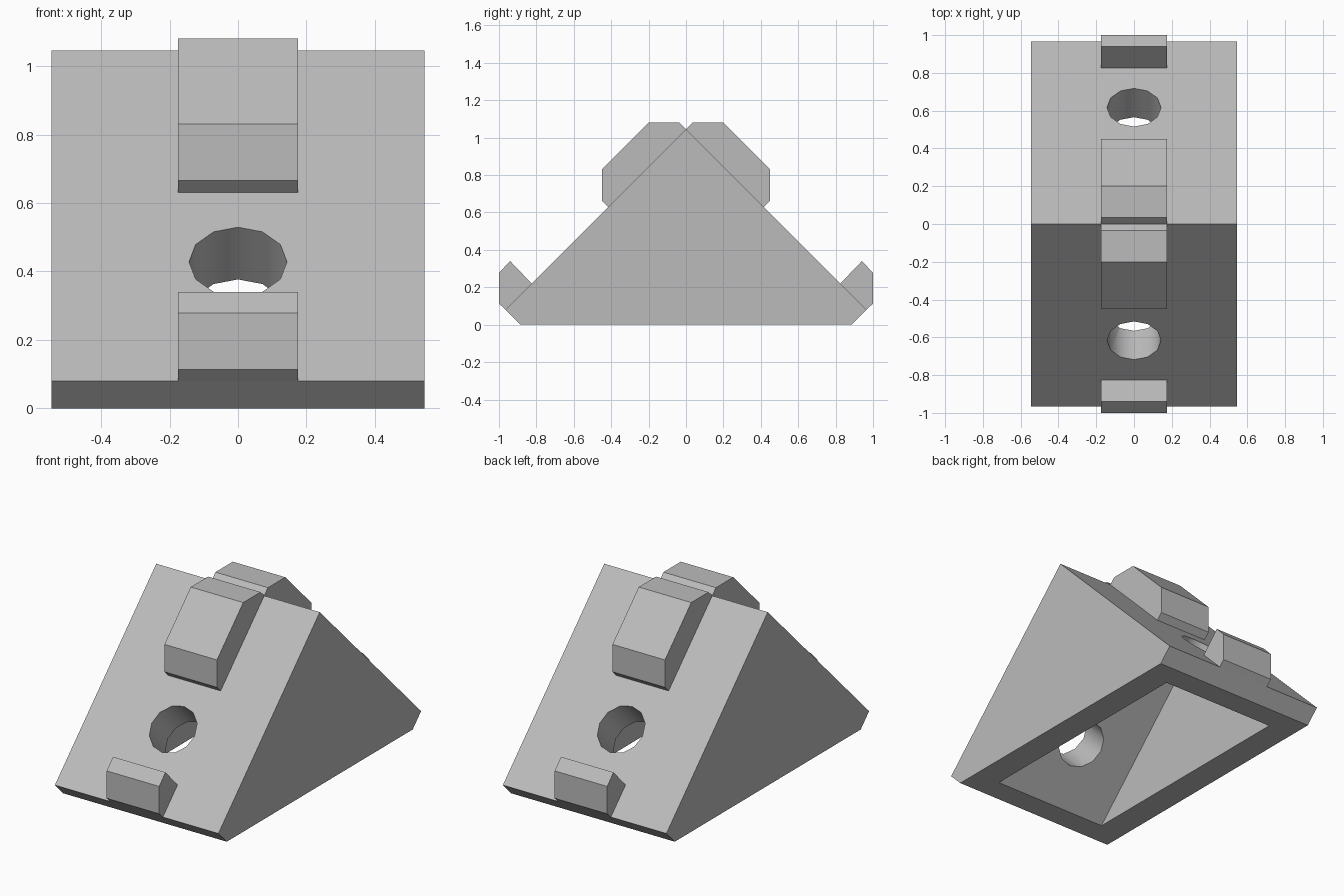
import bpy
import bmesh
import math
from mathutils import Matrix, Vector

cube = bpy.data.objects.get("Cube")
if cube:
    bpy.data.objects.remove(cube, do_unlink=True)

grey = bpy.data.materials.new("light grey")
grey.use_nodes = True
COLOUR = (0.5, 0.5, 0.5, 1)
grey.diffuse_color = COLOUR
grey.node_tree.nodes["Principled BSDF"].inputs["Base Color"].default_value = COLOUR


def add_object(name, bm):
    bmesh.ops.recalc_face_normals(bm, faces=bm.faces)
    mesh = bpy.data.meshes.new(name)
    bm.to_mesh(mesh)
    bm.free()
    mesh.materials.append(grey)
    obj = bpy.data.objects.new(name, mesh)
    bpy.context.collection.objects.link(obj)
    return obj


def prism(name, profile, half_width, side=1):
    """Extrude a (y, z) profile along x; side -1 mirrors it in y."""
    bm = bmesh.new()
    face = bm.faces.new([bm.verts.new((-half_width, y * side, z)) for y, z in profile])
    extruded = bmesh.ops.extrude_face_region(bm, geom=[face])["geom"]
    verts = [v for v in extruded if isinstance(v, bmesh.types.BMVert)]
    bmesh.ops.translate(bm, verts=verts, vec=(2 * half_width, 0, 0))
    return add_object(name, bm)


def cut(target, cutter):
    cutter.hide_render = True
    mod = target.modifiers.new("cut", "BOOLEAN")
    mod.operation = "DIFFERENCE"
    mod.solver = "EXACT"
    mod.object = cutter
    bpy.context.view_layer.objects.active = target
    bpy.ops.object.modifier_apply(modifier=mod.name)
    bpy.data.objects.remove(cutter, do_unlink=True)


# Wedge body with chamfered feet, hollow and open underneath
body = prism("wedge_body", [(-0.885, 0), (0.885, 0), (0.965, 0.08),
                            (0, 1.045), (-0.965, 0.08)], 0.545)
cut(body, prism("cavity", [(-0.79, -0.05), (0.79, -0.05), (0, 0.74)], 0.38))

# Screw hole square to each sloping face
for side in (-1, 1):
    normal = Vector((0, side, 1)).normalized()
    bm = bmesh.new()
    turn = Matrix.Rotation(-side * math.pi / 4, 4, "X")
    bmesh.ops.create_cone(bm, cap_ends=True, segments=12, radius1=0.143,
                          radius2=0.143, depth=0.6,
                          matrix=Matrix.Translation((0, side * 0.617, 0.428)) @ turn)
    cut(body, add_object("hole_cutter", bm))

bpy.ops.object.select_all(action="DESELECT")
body.select_set(True)
bpy.context.view_layer.objects.active = body
bpy.ops.object.shade_smooth_by_angle(angle=math.radians(35))

# Locating lugs at the top and foot of each slope
UPPER = [(0, 1.045), (0.035, 1.08), (0.2, 1.08), (0.45, 0.83),
         (0.45, 0.665), (0.415, 0.63)]
LOWER = [(0.825, 0.22), (0.94, 0.34), (1, 0.278), (1, 0.113), (0.965, 0.08)]
for side, end in ((-1, "front"), (1, "back")):
    prism(end + "_upper_lug", UPPER, 0.175, side)
    prism(end + "_lower_lug", LOWER, 0.175, side)
